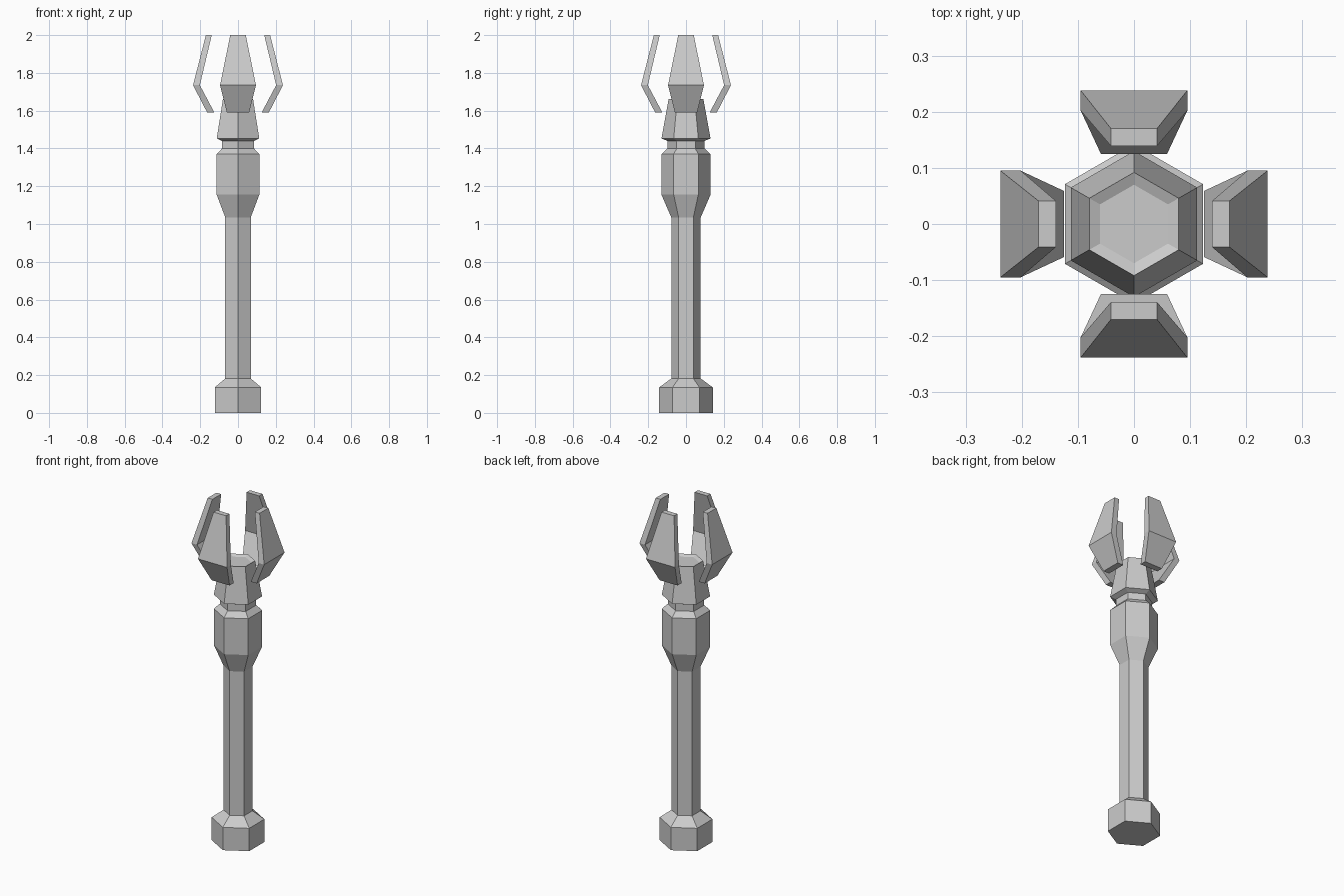
import bpy
from math import sin, cos, pi
from mathutils import Matrix

if "Cube" in bpy.data.objects:
    bpy.data.objects.remove(bpy.data.objects["Cube"])


def make_object(name, verts, faces):
    mesh = bpy.data.meshes.new(name)
    mesh.from_pydata(verts, [], faces)
    mesh.update()
    obj = bpy.data.objects.new(name, mesh)
    bpy.context.collection.objects.link(obj)
    return obj


def loft(name, rings):
    """Skin a stack of equal-sized rings (counter-clockwise) and cap both ends."""
    n = len(rings[0])
    verts = [v for ring in rings for v in ring]
    faces = [list(range(n))[::-1], list(range(len(verts) - n, len(verts)))]
    for r in range(len(rings) - 1):
        for i in range(n):
            j = (i + 1) % n
            faces.append((r * n + i, r * n + j, (r + 1) * n + j, (r + 1) * n + i))
    return make_object(name, verts, faces)


def hex_part(name, profile):
    """Six-sided lathe with corners on the y axis; profile is (radius, z)."""
    angles = [pi / 2 + k * pi / 3 for k in range(6)]
    return loft(name, [[(r * cos(a), r * sin(a), z) for a in angles]
                       for r, z in profile])


# Pommel, shaft, grip and neck in one continuous skin, up to the dished head
hex_part("handle_and_head", [
    (0.142, 0.0), (0.142, 0.135), (0.078, 0.182),    # pommel
    (0.078, 1.035),                                  # shaft
    (0.13, 1.155), (0.13, 1.37), (0.098, 1.40),      # grip
    (0.098, 1.44),                                   # neck
    (0.13, 1.453), (0.092, 1.662), (0.07, 1.653),    # head with shallow dish
])

# Four floating claws around the head: (inner, outer, half width, z)
claw = [(0.125, 0.163, 0.059, 1.59),
        (0.202, 0.238, 0.095, 1.735),
        (0.139, 0.17, 0.041, 2.0)]
rings = [[(a, -w, z), (b, -w, z), (b, w, z), (a, w, z)] for a, b, w, z in claw]
for k, side in enumerate(("right", "back", "left", "front")):
    obj = loft(side + "_claw", rings)
    obj.data.transform(Matrix.Rotation(k * pi / 2, 4, 'Z'))
